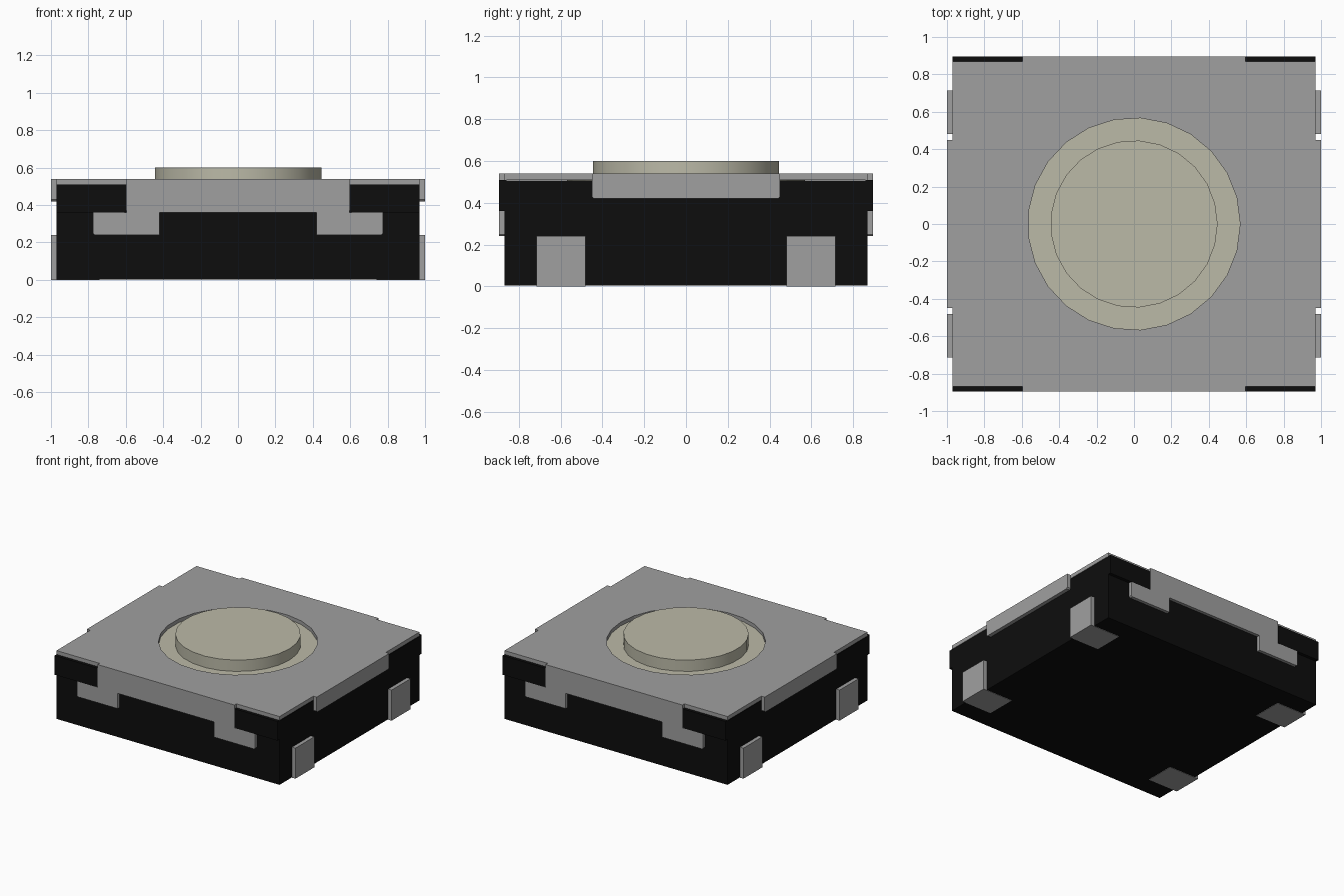
import bpy, bmesh, math
from mathutils import Vector

if "Cube" in bpy.data.objects:
    bpy.data.objects.remove(bpy.data.objects["Cube"], do_unlink=True)


def material(name, rgb):
    m = bpy.data.materials.new(name)
    m.use_nodes = True
    m.diffuse_color = (*rgb, 1)
    bsdf = m.node_tree.nodes["Principled BSDF"]
    bsdf.inputs["Base Color"].default_value = (*rgb, 1)
    bsdf.inputs["Roughness"].default_value = 0.6
    return m


black = material("black plastic", (0.004, 0.004, 0.004))
metal = material("grey metal", (0.35, 0.35, 0.35))
cream = material("cream plastic", (0.5, 0.49, 0.39))

# Maps outline coordinates (u, v) and depth d to space for each extrusion axis
AXES = {
    "x": lambda u, v, d: Vector((d, u, v)),
    "y": lambda u, v, d: Vector((u, d, v)),
    "z": lambda u, v, d: Vector((u, v, d)),
}


def prism(name, loops, axis, start, end, mat):
    """Extrude an outline, with optional hole outlines, along an axis."""
    place = AXES[axis]
    bm = bmesh.new()
    edges = []
    for loop in loops:
        vs = [bm.verts.new(place(u, v, start)) for u, v in loop]
        edges += [bm.edges.new((a, b)) for a, b in zip(vs, vs[1:] + vs[:1])]
    bmesh.ops.triangle_fill(bm, edges=edges, use_beauty=True)
    ext = bmesh.ops.extrude_face_region(bm, geom=bm.faces[:], use_keep_orig=True)
    moved = [g for g in ext["geom"] if isinstance(g, bmesh.types.BMVert)]
    bmesh.ops.translate(bm, verts=moved, vec=place(0, 0, end - start))
    bmesh.ops.recalc_face_normals(bm, faces=bm.faces)
    mesh = bpy.data.meshes.new(name)
    bm.to_mesh(mesh)
    bm.free()
    mesh.materials.append(mat)
    ob = bpy.data.objects.new(name, mesh)
    bpy.context.collection.objects.link(ob)
    return ob


def rect(u0, u1, v0, v1):
    return [(u0, v0), (u1, v0), (u1, v1), (u0, v1)]


def circle(r, n=25):
    return [(r * math.cos(math.tau * i / n), r * math.sin(math.tau * i / n)) for i in range(n)]


def mirrored(half):
    return half + [(-u, v) for u, v in reversed(half)]


W, D = 0.97, 0.87           # half width and half depth of the body
OUT_X, OUT_Y = 1.0, 0.895   # reach of the folded metal
LEDGE, TOP = 0.51, 0.54     # underside and top of the cover
HOLE = 0.567

# Housing
prism("housing", [rect(-W, W, -D, D)], "z", 0.003, LEDGE - 0.004, black)

# Cover plate with round opening
prism("cover_plate", [rect(-W, W, -D, D), circle(HOLE)], "z", LEDGE, TOP, metal)

# Front and back: folded clips and raised housing corners
clip = mirrored([(0.595, TOP), (0.595, 0.36), (0.775, 0.36), (0.775, 0.248),
                 (0.767, 0.24), (0.42, 0.24), (0.42, 0.36)])
for s, side in ((-1, "front"), (1, "back")):
    prism(side + "_clip", [clip], "y", s * D, s * OUT_Y, metal)
    for t, hand in ((1, "left"), (-1, "right")):
        corner = [(t * 0.597, LEDGE), (t * 0.597, 0.37), (t * 0.607, 0.36),
                  (t * W, 0.36), (t * W, LEDGE)]
        prism(f"{side}_{hand}_corner", [corner], "y", s * (D - 0.01), s * OUT_Y, black)

# Sides: folded flaps and solder terminals wrapping under the base
flap = mirrored([(0.45, TOP), (0.45, 0.43), (0.44, 0.42)])
for t, hand in ((1, "left"), (-1, "right")):
    prism(hand + "_flap", [flap], "x", t * W, t * OUT_X, metal)
    terminal = [(t * OUT_X, 0), (t * OUT_X, 0.24), (t * W, 0.24),
                (t * W, 0.02), (t * 0.74, 0.02), (t * 0.74, 0)]
    for s, side in ((-1, "front"), (1, "back")):
        prism(f"{side}_{hand}_terminal", [terminal], "y", s * 0.48, s * 0.715, metal)

# Button with its floor disc inside the opening
prism("button_base", [circle(HOLE + 0.004)], "z", LEDGE - 0.008, LEDGE + 0.001, cream)
button = prism("button", [circle(0.447)], "z", LEDGE - 0.004, 0.6, cream)
bpy.context.view_layer.objects.active = button
button.select_set(True)
bpy.ops.object.shade_smooth_by_angle(angle=math.radians(30))
button.select_set(False)
